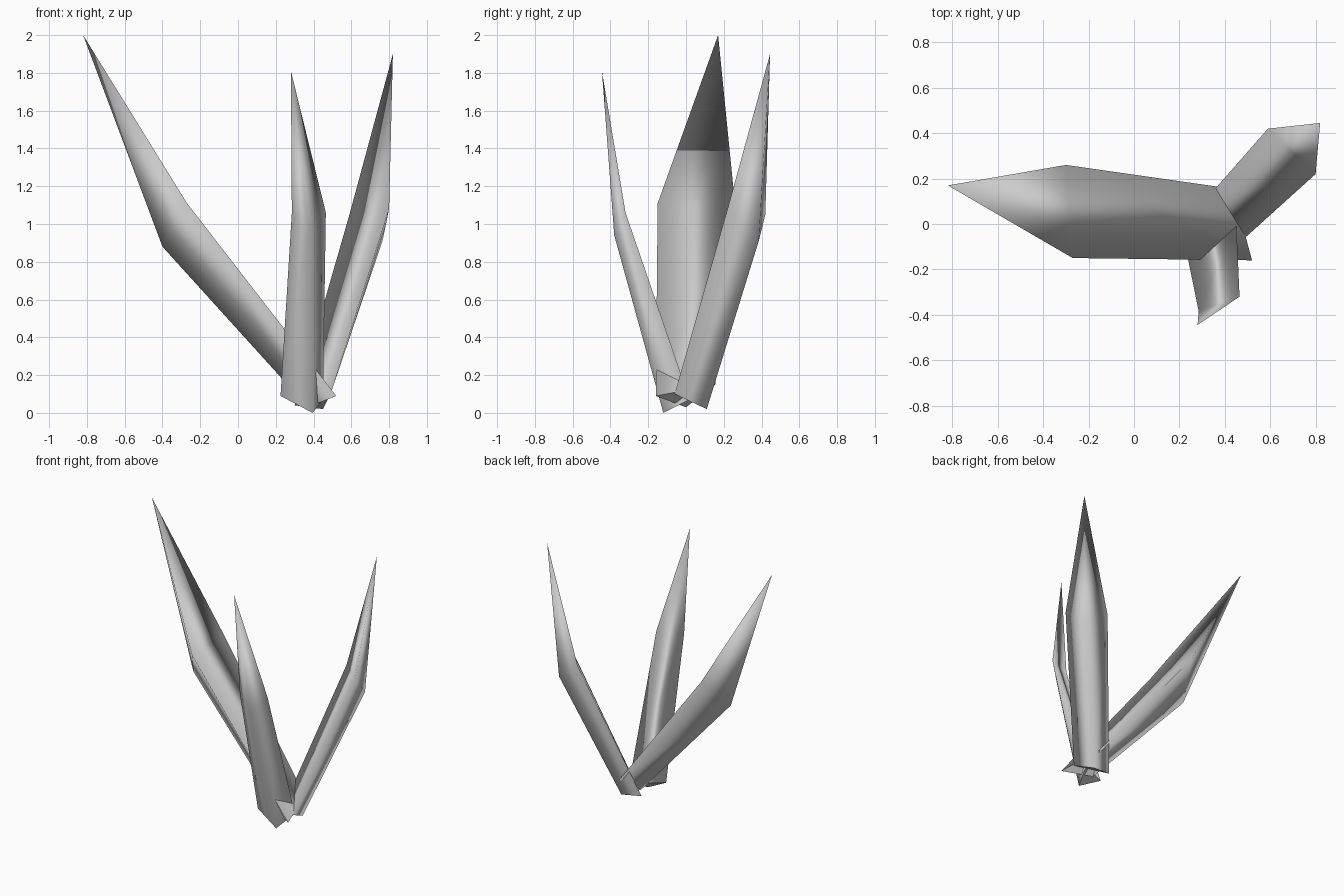
import bpy


def leaf(name, base, mid, tip):
    """Keeled blade with a flat inner face: triangular sections to a point."""
    verts = base + mid + [tip]      # each section: edge, outer keel, edge
    faces = [(2, 1, 0)]             # cut end at the base
    for i in range(3):
        j = (i + 1) % 3
        faces += [(i, j, j + 3, i + 3), (i + 3, j + 3, 6)]
    mesh = bpy.data.meshes.new(name)
    mesh.from_pydata(verts, [], faces)
    mesh.shade_smooth()
    for edge in mesh.edges:         # keep the cut end crisp
        edge.use_edge_sharp = max(edge.vertices) < 3
    obj = bpy.data.objects.new(name, mesh)
    bpy.context.collection.objects.link(obj)
    return obj


# Long leaf leaning to the left
leaf("left_leaf",
     [(0.435, 0.155, 0.15), (0.37, 0.0, 0.03), (0.52, -0.16, 0.09)],
     [(-0.30, 0.26, 1.10), (-0.40, 0.05, 0.88), (-0.27, -0.15, 1.11)],
     (-0.82, 0.17, 2.0))

# Narrow leaf leaning to the front
leaf("front_leaf",
     [(0.225, -0.09, 0.09), (0.395, -0.12, 0.0), (0.45, 0.02, 0.07)],
     [(0.285, -0.385, 1.06), (0.375, -0.38, 0.94), (0.465, -0.32, 1.06)],
     (0.28, -0.445, 1.81))

# Leaf leaning to the back right
leaf("back_right_leaf",
     [(0.49, -0.06, 0.10), (0.45, 0.11, 0.02), (0.30, 0.09, 0.04)],
     [(0.80, 0.22, 1.08), (0.765, 0.385, 0.91), (0.59, 0.42, 1.05)],
     (0.82, 0.445, 1.90))
